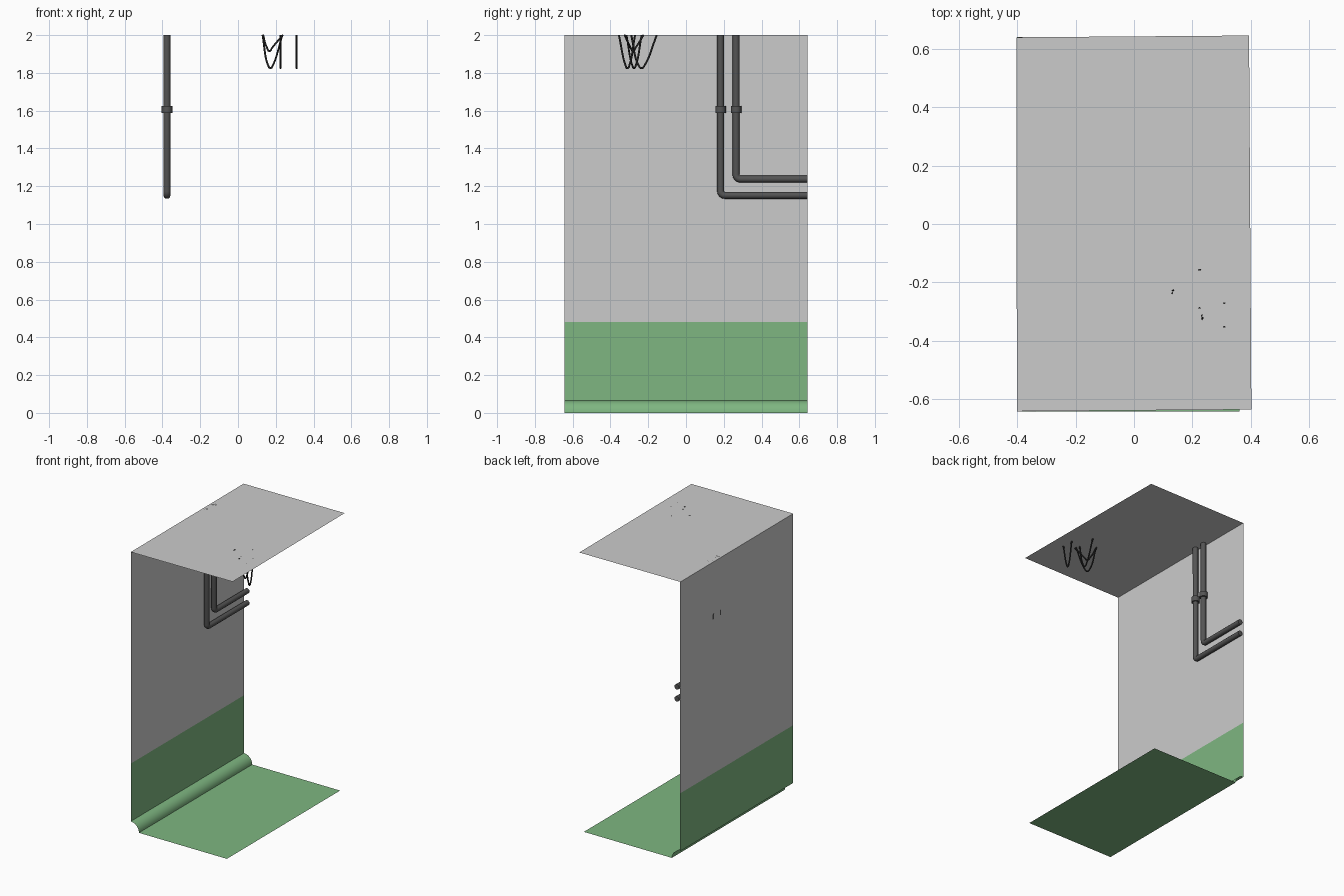
import bpy, math
from mathutils import Vector

if "Cube" in bpy.data.objects:
    bpy.data.objects.remove(bpy.data.objects["Cube"])


def material(name, r, g, b):
    m = bpy.data.materials.new(name)
    m.diffuse_color = (r, g, b, 1)
    m.use_nodes = True
    m.node_tree.nodes["Principled BSDF"].inputs["Base Color"].default_value = m.diffuse_color
    return m


green = material("green_paint", 0.21, 0.47, 0.22)
dark = material("dark_rubber", 0.09, 0.09, 0.09)
black = material("black_cable", 0.02, 0.02, 0.02)


def add_mesh(name, verts, faces, mat=None, smooth=False):
    me = bpy.data.meshes.new(name)
    me.from_pydata(verts, [], faces)
    if mat:
        me.materials.append(mat)
    for p in me.polygons:
        p.use_smooth = smooth
    ob = bpy.data.objects.new(name, me)
    bpy.context.collection.objects.link(ob)
    return ob


def strip(name, profile, mat=None, smooth=False):
    """Sweep an (x, z) profile along the depth of the room section."""
    verts = [(x, y, z) for x, z in profile for y in (-0.643, 0.642)]
    faces = [(2 * i, 2 * i + 1, 2 * i + 3, 2 * i + 2) for i in range(len(profile) - 1)]
    return add_mesh(name, verts, faces, mat, smooth)


def tube(name, points, radius, mat, bezier=False, res=4):
    """Round tube along a path."""
    cu = bpy.data.curves.new(name, 'CURVE')
    cu.dimensions = '3D'
    cu.bevel_depth = radius
    cu.bevel_resolution = res
    cu.use_fill_caps = True
    if bezier:
        sp = cu.splines.new('BEZIER')
        sp.bezier_points.add(len(points) - 1)
        for bp, p in zip(sp.bezier_points, points):
            bp.co = p
            bp.handle_left_type = bp.handle_right_type = 'AUTO'
    else:
        sp = cu.splines.new('POLY')
        sp.points.add(len(points) - 1)
        for sp_pt, p in zip(sp.points, points):
            sp_pt.co = (*p, 1)
    cu.materials.append(mat)
    ob = bpy.data.objects.new(name, cu)
    bpy.context.collection.objects.link(ob)
    return ob


# Wall: grey upper part, green lower part
WX, R = -0.402, 0.065
strip("upper_wall", [(WX, 2.0), (WX, 0.48)])
strip("lower_wall", [(WX, 0.48), (WX, R)], green)

# Rounded skirting between wall and floor
arc = [(WX + R * math.sin(a), R * math.cos(a))
       for a in (i * math.pi / 16 for i in range(9))]
strip("skirting", arc, green, True)

# Floor and slightly skewed ceiling
strip("floor", [(WX + R, 0), (0.362, 0)], green)
add_mesh("ceiling", [(-0.402, -0.643, 2), (-0.404, 0.641, 2),
                     (0.395, 0.647, 2), (0.403, -0.637, 2)], [(0, 1, 2, 3)])

# Two pipes with a bend and a collar
PX, BEND = -0.376, 0.022
for i, (y, z) in enumerate([(0.183, 1.152), (0.265, 1.238)]):
    path = [(PX, y, 2.0)]
    for k in range(5):
        a = k * math.pi / 8
        path.append((PX, y + BEND * (1 - math.cos(a)), z + BEND * (1 - math.sin(a))))
    path.append((PX, 0.642, z))
    tube(f"pipe_{i + 1}", path, 0.0185, dark)
    tube(f"pipe_collar_{i + 1}", [(PX, y, 1.588), (PX, y, 1.625)], 0.028, dark)

# Cable loops hanging from the ceiling: start, lowest point, end
loops = [((0.31, -0.355), (0.31, -0.31, 1.825), (0.31, -0.27)),
         ((0.225, -0.29), (0.225, -0.235, 1.825), (0.225, -0.155)),
         ((0.13, -0.235), (0.172, -0.275, 1.825), (0.235, -0.315)),
         ((0.133, -0.225), (0.167, -0.28, 1.915), (0.237, -0.325))]
for i, (s, low, e) in enumerate(loops):
    a, b, c = Vector((*s, 2)), Vector(low), Vector((*e, 2))
    side = (c - a) * 0.13
    lift = Vector((0, 0, 0.018))
    path = [a, b - side + lift, b, b + side + lift, c]
    tube(f"cable_{i + 1}", path, 0.005, black, True, 2)
